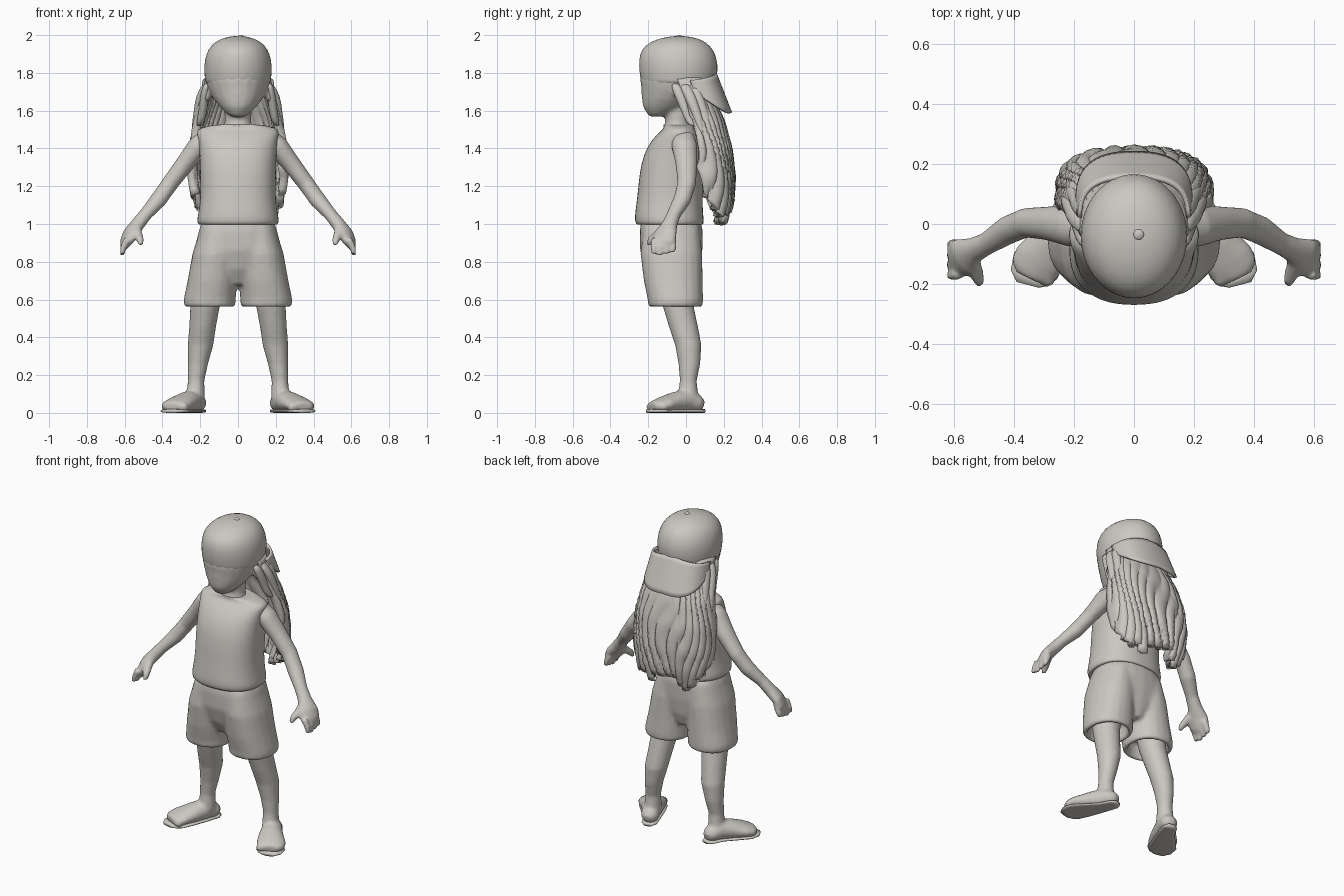
import bpy
import bmesh
import math
import random
from mathutils import Vector, Quaternion

random.seed(4)
cube = bpy.data.objects.get("Cube")
if cube:
    bpy.data.objects.remove(cube, do_unlink=True)

clay = bpy.data.materials.new("warm_grey_clay")
clay.use_nodes = True
grey = (0.6, 0.58, 0.54, 1)
clay.diffuse_color = grey
clay.node_tree.nodes["Principled BSDF"].inputs["Base Color"].default_value = grey


def power(value, p):
    return math.copysign(abs(value) ** p, value)


def loft(bm, rings, follow=False, square=1.0, sides=20):
    """Closed tube through (x, y, z, rx, ry) rings, level or along the path."""
    pts = [Vector(r[:3]) for r in rings]
    loops = []
    for i, (c, r) in enumerate(zip(pts, rings)):
        turn = Quaternion()
        if follow:
            way = pts[min(i + 1, len(pts) - 1)] - pts[max(i - 1, 0)]
            turn = way.to_track_quat('Z', 'Y')
        loop = []
        for k in range(sides):
            a = math.tau * k / sides
            off = Vector((r[3] * power(math.cos(a), square),
                          r[4] * power(math.sin(a), square), 0))
            loop.append(bm.verts.new(c + turn @ off))
        loops.append(loop)
    for lo, hi in zip(loops, loops[1:]):
        for k in range(sides):
            n = (k + 1) % sides
            bm.faces.new((lo[k], lo[n], hi[n], hi[k]))
    bm.faces.new(loops[0][::-1])
    bm.faces.new(loops[-1])


def ball(bm, place, size):
    made = bmesh.ops.create_uvsphere(bm, u_segments=14, v_segments=8, radius=1)
    for v in made["verts"]:
        v.co = Vector(place) + Vector([c * s for c, s in zip(v.co, size)])


def sheet(bm, rows, cols, point):
    """Open grid; point(u, v) with u from -1 to 1 and v from 0 to 1."""
    grid = [[bm.verts.new(point(2 * i / cols - 1, j / rows))
             for i in range(cols + 1)] for j in range(rows + 1)]
    for top, low in zip(grid, grid[1:]):
        for i in range(cols):
            bm.faces.new((top[i], low[i], low[i + 1], top[i + 1]))


def finish(name, bm, mirror=False, subdivide=False, fuse=0, thick=0):
    bmesh.ops.recalc_face_normals(bm, faces=bm.faces[:])
    mesh = bpy.data.meshes.new(name)
    bm.to_mesh(mesh)
    bm.free()
    mesh.shade_smooth()
    mesh.materials.append(clay)
    obj = bpy.data.objects.new(name, mesh)
    bpy.context.collection.objects.link(obj)
    if subdivide:
        obj.modifiers.new("subdivide", 'SUBSURF').levels = 1
        obj.modifiers["subdivide"].render_levels = 1
    if mirror:
        obj.modifiers.new("mirror", 'MIRROR').use_mirror_merge = False
    if thick:
        mod = obj.modifiers.new("thickness", 'SOLIDIFY')
        mod.thickness = thick
        mod.offset = 0
    if fuse:
        mod = obj.modifiers.new("fuse", 'REMESH')
        mod.mode = 'VOXEL'
        mod.voxel_size = fuse
        mod.use_smooth_shade = True
        mod = obj.modifiers.new("soften", 'SMOOTH')
        mod.iterations = 6
    return obj


# Head with a slight nose, ears and neck
bm = bmesh.new()
loft(bm, [(0, -.16, 1.568, .03, .03), (0, -.14, 1.583, .06, .065),
          (0, -.11, 1.62, .097, .118), (0, -.085, 1.66, .128, .148),
          (0, -.06, 1.71, .155, .176), (0, -.05, 1.76, .17, .192),
          (0, -.045, 1.83, .165, .19)])
loft(bm, [(0, -.05, 1.49, .085, .075), (0, -.045, 1.54, .07, .065),
          (0, -.04, 1.66, .075, .075)])
ball(bm, (0, -.222, 1.695), (.025, .016, .03))
for side in (-1, 1):
    ball(bm, (side * .165, -.03, 1.69), (.022, .035, .045))
finish("head", bm, fuse=.011)

# Cap worn backwards: crown, button and drooping brim
bm = bmesh.new()
loft(bm, [(0, -.042, 1.738, .163, .184), (0, -.04, 1.745, .172, .196),
          (0, -.04, 1.78, .178, .205), (0, -.04, 1.84, .181, .211),
          (0, -.045, 1.9, .17, .202), (0, -.045, 1.945, .145, .175),
          (0, -.04, 1.977, .102, .122), (0, -.035, 1.992, .05, .06),
          (0, -.035, 1.995, .015, .015)], sides=28)
ball(bm, (.015, -.035, 1.99), (.02, .02, .011))
finish("cap_crown", bm, subdivide=True)


def brim_point(u, v):
    a = u * math.radians(85)
    c = math.cos(a) ** .5
    return (.182 * power(math.sin(a), .8) * (1 + .12 * v * c),
            -.035 + .19 * c + .082 * v * c, 1.8 - .04 * abs(u) - .21 * v * c)


bm = bmesh.new()
sheet(bm, 8, 32, brim_point)
finish("cap_brim", bm, thick=.014)

# Long hair hanging in ragged locks: (z, half width, back y, front edge y)
hair_rows = [(1.77, .15, .1, -.05), (1.66, .175, .125, -.01),
             (1.54, .21, .18, .035), (1.4, .235, .215, .055),
             (1.25, .238, .23, .065), (1.12, .22, .22, .08), (1.02, .195, .19, .1)]
locks = [random.uniform(-.04, .07) for _ in range(15)]


def hair_point(u, v):
    spot = (u + 1) * 7
    z = 1.77 - v * (.75 - .16 * abs(u) ** 3 - locks[round(spot)])
    i = next((k for k in range(5) if hair_rows[k + 1][0] <= z), 5)
    (z0, *a), (z1, *b) = hair_rows[i], hair_rows[i + 1]
    t = (z0 - z) / (z0 - z1)
    wide, back, front = [p + (q - p) * t for p, q in zip(a, b)]
    wave = spot + .6 * math.sin(7 * v + 4 * u)
    groove = abs(math.sin(wave * math.pi)) - .4
    swell = 1 + .05 * groove * min(1, 2 * v)
    ang = u * math.pi / 2
    return (wide * power(math.sin(ang), .8) * swell,
            front + (back - front) * power(math.cos(ang), .6) + .03 * groove * v, z)


bm = bmesh.new()
sheet(bm, 24, 84, hair_point)
finish("long_hair", bm, thick=.045)

# Loose strands beside the face and over the shoulders
bm = bmesh.new()
for dx, y, low in ((0, -.06, 1.52), (.025, -.01, 1.45), (.01, .03, 1.4)):
    loft(bm, [(.165, y, 1.75, .018, .03), (.178 + dx, y + .03, 1.68, .024, .033),
              (.185 + dx, y + .06, 1.6, .024, .028),
              (.2 + dx, y + .085, 1.53, .022, .025),
              (.21 + dx, y + .1, low, .008, .01)], sides=10)
finish("side_strands", bm, mirror=True, subdivide=True)

# Sleeveless shirt
bm = bmesh.new()
loft(bm, [(0, -.085, 1.01, .195, .16), (0, -.085, .99, .208, .175),
          (0, -.088, 1.015, .22, .184), (0, -.09, 1.06, .209, .18),
          (0, -.085, 1.15, .198, .172), (0, -.075, 1.27, .202, .172),
          (0, -.062, 1.37, .204, .163), (0, -.045, 1.45, .21, .135),
          (0, -.035, 1.49, .222, .1), (0, -.035, 1.51, .2, .08),
          (0, -.04, 1.53, .11, .082), (0, -.04, 1.522, .085, .074)],
     square=.85, sides=32)
finish("sleeveless_shirt", bm, subdivide=True)

# Shorts with hollow hems
bm = bmesh.new()
loft(bm, [(0, -.08, 1.03, .185, .155), (0, -.078, .96, .21, .168),
          (0, -.078, .86, .225, .165), (0, -.07, .76, .15, .145),
          (0, -.06, .68, .06, .11)], square=.85)
for side in (-1, 1):
    loft(bm, [(side * .1, -.078, .98, .1, .15), (side * .12, -.077, .84, .122, .164),
              (side * .136, -.068, .7, .131, .156), (side * .15, -.056, .6, .138, .147),
              (side * .15, -.056, .565, .138, .145), (side * .15, -.056, .56, .11, .12),
              (side * .148, -.056, .65, .1, .11)], square=.9)
finish("shorts", bm, fuse=.012)

# Legs and bare feet
bm = bmesh.new()
loft(bm, [(.16, -.05, .7, .085, .095), (.175, -.04, .56, .078, .082),
          (.188, -.012, .45, .071, .077), (.198, .012, .36, .068, .07),
          (.212, .018, .26, .054, .058), (.222, .012, .17, .044, .045),
          (.225, .01, .08, .05, .056)])
loft(bm, [(.205, .092, .04, .025, .025), (.212, .065, .048, .05, .045),
          (.235, .01, .064, .058, .062), (.275, -.06, .056, .072, .055),
          (.318, -.12, .044, .086, .042), (.338, -.155, .036, .08, .034),
          (.35, -.18, .032, .052, .026)], follow=True)
for k in range(5):
    ball(bm, (.288 + .025 * k, -.184 + .016 * k, .031),
         (.025 - .002 * k, .027, .028 - .002 * k))
finish("legs_and_feet", bm, mirror=True, fuse=.01)

# Thin flat soles under the feet
bm = bmesh.new()
loft(bm, [(.203, .096, .01, .025, .01), (.21, .07, .01, .045, .01),
          (.24, 0, .01, .052, .01), (.288, -.08, .01, .072, .01),
          (.328, -.14, .01, .084, .01), (.348, -.18, .01, .068, .01),
          (.354, -.203, .01, .038, .01)], follow=True, square=.7)
finish("soles", bm, mirror=True)

# Arms, palms, fingers and thumbs
bm = bmesh.new()
loft(bm, [(.16, -.015, 1.46, .06, .05), (.21, -.008, 1.41, .068, .058),
          (.28, .002, 1.32, .058, .05), (.36, .004, 1.215, .05, .045),
          (.42, -.02, 1.13, .048, .044), (.49, -.065, 1.05, .038, .034),
          (.53, -.085, 1.0, .042, .036), (.568, -.108, .95, .064, .035),
          (.592, -.118, .905, .064, .028), (.602, -.12, .88, .047, .02)],
     follow=True)
for k in range(4):
    y = -.17 + .034 * k
    tip = .832 + .008 * abs(k - 1)
    loft(bm, [(.587, y, .92, .019, .019), (.607, y, .875, .019, .018),
              (.615, y - .003, tip, .012, .012)], follow=True, sides=10)
loft(bm, [(.545, -.11, .985, .03, .025), (.53, -.15, .945, .026, .023),
          (.518, -.185, .915, .021, .02), (.512, -.202, .89, .012, .012)],
     follow=True, sides=12)
finish("arms_and_hands", bm, mirror=True, fuse=.009)
